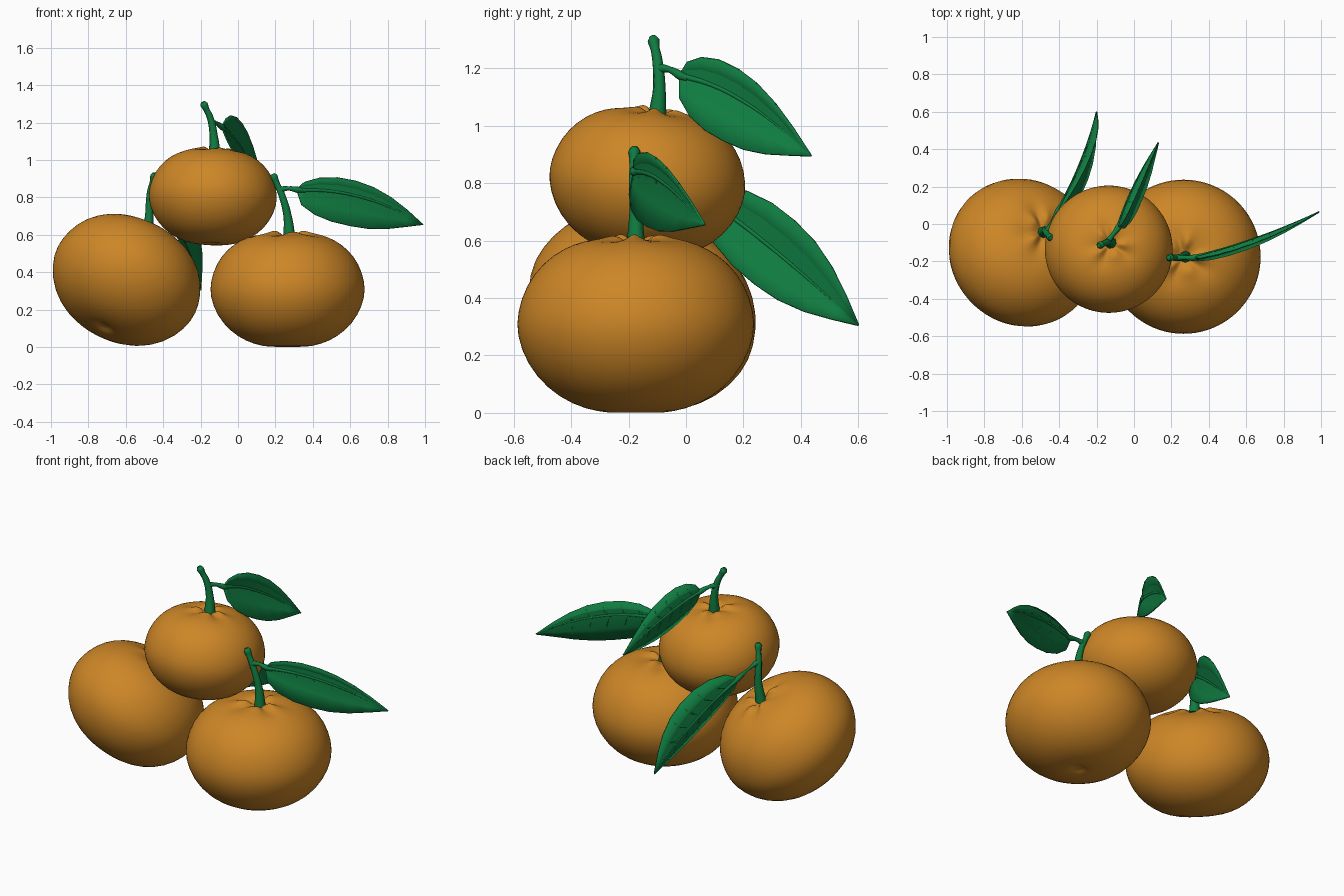
import bpy, bmesh, math
from mathutils import Vector, Matrix

cube = bpy.data.objects.get("Cube")
if cube:
    bpy.data.objects.remove(cube, do_unlink=True)


def material(name, rgb):
    m = bpy.data.materials.new(name)
    m.use_nodes = True
    m.diffuse_color = (*rgb, 1)
    m.node_tree.nodes["Principled BSDF"].inputs["Base Color"].default_value = (*rgb, 1)
    m.node_tree.nodes["Principled BSDF"].inputs["Roughness"].default_value = 0.6
    return m


ORANGE = material("orange peel", (0.61, 0.24, 0.02))
GREEN = material("leaf green", (0.005, 0.2, 0.052))


def finish(name, bm, mat):
    bmesh.ops.recalc_face_normals(bm, faces=bm.faces)
    me = bpy.data.meshes.new(name)
    bm.to_mesh(me)
    bm.free()
    ob = bpy.data.objects.new(name, me)
    bpy.context.collection.objects.link(ob)
    me.materials.append(mat)
    return ob


def smooth(ob, angle):
    bpy.ops.object.select_all(action="DESELECT")
    ob.select_set(True)
    bpy.context.view_layer.objects.active = ob
    bpy.ops.object.shade_smooth_by_angle(angle=math.radians(angle))


# Fruit: radius, height and pucker strength of each ring, bottom to top
PROFILE = [(0.02, 0.014, 0), (0.04, 0.008, 0), (0.06, -0.001, 0), (0.13, 0.003, 0),
           (0.22, 0.028, 0), (0.31, 0.085, 0), (0.38, 0.17, 0), (0.416, 0.27, 0),
           (0.414, 0.35, 0), (0.383, 0.445, 0), (0.325, 0.522, 0), (0.25, 0.574, 0),
           (0.18, 0.598, 0.002), (0.125, 0.602, 0.007), (0.09, 0.61, 0.013),
           (0.06, 0.606, 0.009), (0.03, 0.588, 0)]
SEGMENTS = 40


def fruit(name, center, axis, scale):
    bm = bmesh.new()
    rings = []
    for r, z, pucker in PROFILE:
        ring = []
        for i in range(SEGMENTS):
            a = math.tau * i / SEGMENTS
            lift = pucker * (math.cos(5 * a) + 0.4 * math.cos(8 * a + 1))
            ring.append(bm.verts.new((r * math.cos(a), r * math.sin(a), z + lift - 0.305)))
        rings.append(ring)
    for low, high in zip(rings, rings[1:]):
        for i in range(SEGMENTS):
            j = (i + 1) % SEGMENTS
            bm.faces.new((low[i], low[j], high[j], high[i]))
    for ring in (rings[0], rings[-1]):
        pole = bm.verts.new((0, 0, ring[0].co.z))
        for i in range(SEGMENTS):
            bm.faces.new((ring[i], ring[(i + 1) % SEGMENTS], pole))
    turn = Vector((0, 0, 1)).rotation_difference(Vector(axis)).to_matrix().to_4x4()
    bm.transform(Matrix.Translation(center) @ turn @ Matrix.Scale(scale, 4))
    ob = finish(name, bm, ORANGE)
    ob.modifiers.new("round", "SUBSURF").levels = 1
    ob.modifiers["round"].render_levels = 1
    smooth(ob, 180)


# Round stalk along a smooth path, with a radius at each point
def stalk(name, points, radii):
    cu = bpy.data.curves.new(name, "CURVE")
    cu.dimensions = "3D"
    cu.bevel_depth = 1
    cu.bevel_resolution = 2
    cu.resolution_u = 4
    cu.use_fill_caps = True
    sp = cu.splines.new("BEZIER")
    sp.bezier_points.add(len(points) - 1)
    for bp, p, r in zip(sp.bezier_points, points, radii):
        bp.co = p
        bp.radius = r
        bp.handle_left_type = bp.handle_right_type = "AUTO"
    ob = bpy.data.objects.new(name, cu)
    bpy.context.collection.objects.link(ob)
    cu.materials.append(GREEN)
    bpy.ops.object.select_all(action="DESELECT")
    ob.select_set(True)
    bpy.context.view_layer.objects.active = ob
    bpy.ops.object.convert(target="MESH")
    smooth(bpy.context.object, 50)


# Leaf: position along the midrib and relative width of each row
ROWS = [(0, 0.08), (0.05, 0.5), (0.17, 0.82), (0.31, 0.98), (0.46, 1.0),
        (0.6, 0.92), (0.74, 0.7), (0.87, 0.38), (1, 0.01)]


def leaf(name, start, middle, tip, upper, lower):
    start, middle, tip, upper, lower = map(Vector, (start, middle, tip, upper, lower))
    control = 2 * middle - (start + tip) / 2

    def midrib(t):
        return start * (1 - t) ** 2 + control * 2 * t * (1 - t) + tip * t * t

    face = (tip - start).cross(upper - lower).normalized()
    bm = bmesh.new()
    rows = []
    for t, width in ROWS:
        m = midrib(t)
        row = [m + upper * width, m + upper * width * 0.5 - face * 0.008 * width, m,
               m + lower * width * 0.5 - face * 0.008 * width, m + lower * width]
        rows.append([bm.verts.new(p) for p in row])
    for a, b in zip(rows, rows[1:]):
        for i in range(4):
            bm.faces.new((a[i], a[i + 1], b[i + 1], b[i]))
    ob = finish(name, bm, GREEN)
    thick = ob.modifiers.new("thickness", "SOLIDIFY")
    thick.thickness = 0.008
    thick.offset = 0
    smooth(ob, 12)

    # Slim side veins sweeping towards the tip, and the central rib
    for k in range(1, 6):
        t, width = ROWS[k + 1]
        for side, edge in (("upper", upper), ("lower", lower)):
            a = midrib(t - 0.06)
            c = midrib(t) + edge * width
            b = midrib(t) + edge * width * 0.5 - face * 0.008 * width
            stalk(f"{name}_{side}_vein_{k}", [a, b, c], [0.005, 0.004, 0.003])
    stalk(name + "_midrib", [midrib(i / 4) for i in range(5)],
          [0.012, 0.009, 0.008, 0.006, 0.003])


STEM_RADII = [0.032, 0.022, 0.018, 0.016, 0.021, 0.012]


def sprig(name, stem, joint, leaf_points):
    stem = [Vector(p) for p in stem]
    end = stem[-1]
    back = (end - stem[-2]).normalized()
    stalk(name + "_stem", stem[:-1] + [end - back * 0.05, end - back * 0.015, end], STEM_RADII)
    joint, start = Vector(joint), Vector(leaf_points[0])
    bend = (joint + start) / 2 + Vector((0, 0, 0.008))
    stalk(name + "_leaf_stalk", [joint, bend, start, start.lerp(Vector(leaf_points[1]), 0.12)],
          [0.018, 0.011, 0.017, 0.011])
    leaf(name + "_leaf", *leaf_points)


# Left fruit of the base pair
fruit("left_fruit", (0.265, -0.175, 0.305), (0, 0, 1), 1)
sprig("left", [(0.275, -0.175, 0.585), (0.265, -0.175, 0.7), (0.235, -0.18, 0.81), (0.185, -0.18, 0.925)],
      (0.22, -0.18, 0.84),
      [(0.32, -0.18, 0.84), (0.66, -0.075, 0.8), (0.99, 0.065, 0.655), (0, -0.02, 0.08), (-0.03, -0.05, -0.16)])

# Right fruit of the base pair, tipped over
fruit("right_fruit", (-0.598, -0.155, 0.355), (0.4, 0.39, 0.83), 0.99)
sprig("right", [(-0.485, -0.045, 0.59), (-0.475, -0.035, 0.7), (-0.47, -0.045, 0.82), (-0.445, -0.075, 0.93)],
      (-0.468, -0.047, 0.83),
      [(-0.405, 0.07, 0.75), (-0.28, 0.34, 0.54), (-0.2, 0.6, 0.305), (0.06, 0.06, 0.11), (0.04, -0.08, -0.11)])

# Smaller fruit resting on top
fruit("top_fruit", (-0.135, -0.135, 0.803), (0.04, 0.12, 1), 0.83)
sprig("top", [(-0.125, -0.1, 1.035), (-0.13, -0.093, 1.13), (-0.15, -0.1, 1.23), (-0.188, -0.116, 1.31)],
      (-0.143, -0.097, 1.2),
      [(-0.085, -0.02, 1.175), (0, 0.2, 1.085), (0.13, 0.435, 0.895), (0.03, 0, 0.1), (0.05, -0.05, -0.15)])
